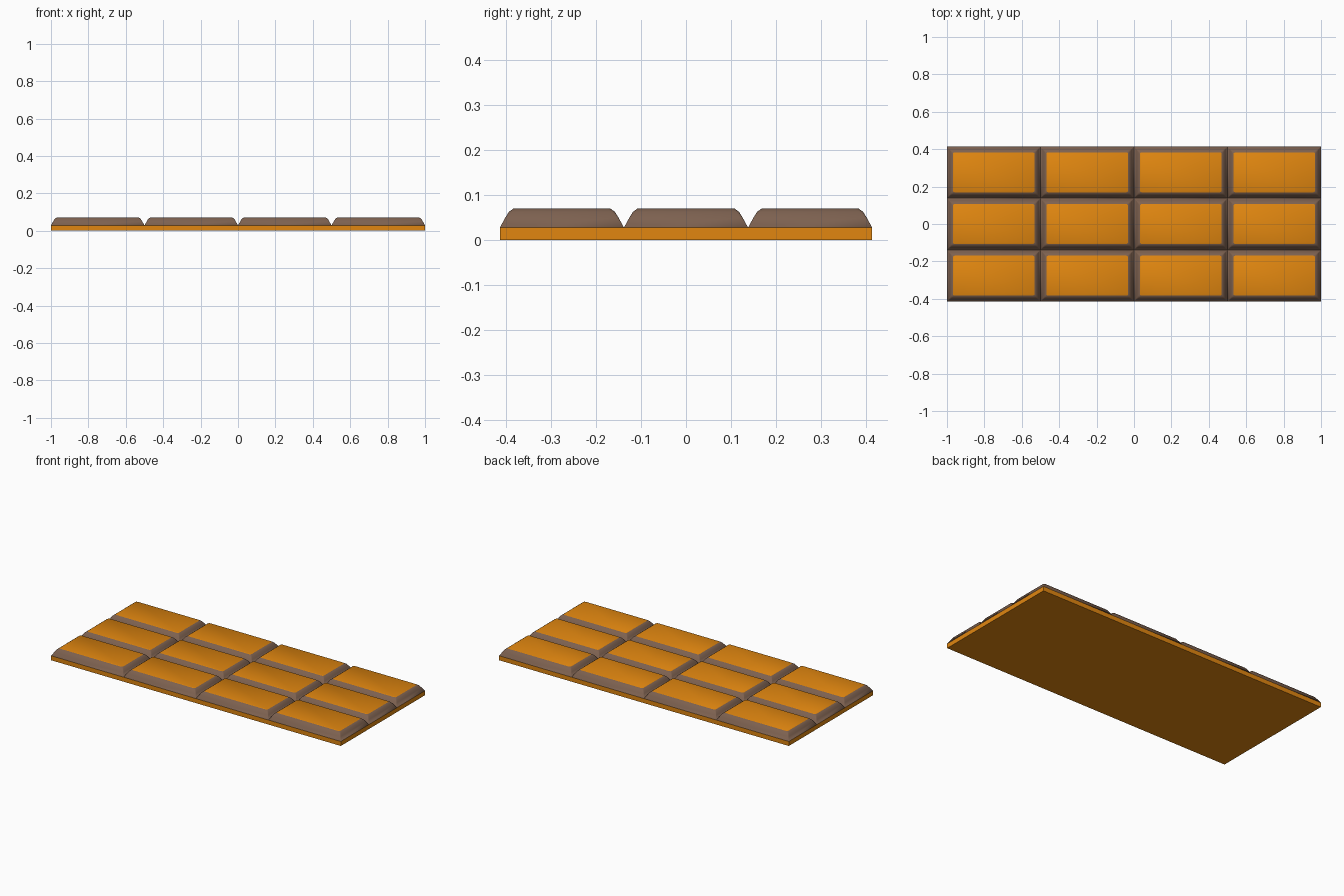
import bpy, bmesh, math

if "Cube" in bpy.data.objects:
    bpy.data.objects.remove(bpy.data.objects["Cube"])

W, D = 2.0, 0.828          # bar size
COLS, ROWS = 4, 3
BASE_H = 0.028
CW, CD = W / COLS, D / ROWS


def material(name, rgb):
    m = bpy.data.materials.new(name)
    m.diffuse_color = (*rgb, 1)
    m.use_nodes = True
    m.node_tree.nodes["Principled BSDF"].inputs["Base Color"].default_value = m.diffuse_color
    return m


amber = material("amber", (0.75, 0.24, 0.005))
cocoa = material("cocoa brown", (0.205, 0.12, 0.08))


def add_object(name, mesh, loc=(0, 0, 0)):
    ob = bpy.data.objects.new(name, mesh)
    ob.location = loc
    bpy.context.collection.objects.link(ob)
    return ob


def ring(bm, inset, z, r):
    """Rounded rectangle of vertices, three per corner."""
    hx, hy = CW / 2 - inset - r, CD / 2 - inset - r
    verts = []
    for i, (sx, sy) in enumerate([(1, 1), (-1, 1), (-1, -1), (1, -1)]):
        for k in range(3):
            a = math.radians(90 * i + 45 * k)
            verts.append(bm.verts.new((sx * hx + r * math.cos(a),
                                       sy * hy + r * math.sin(a), z)))
    return verts


# base slab
bm = bmesh.new()
bmesh.ops.create_cube(bm, size=1)
for v in bm.verts:
    v.co = (v.co.x * W, v.co.y * D, (v.co.z + 0.5) * BASE_H)
slab = bpy.data.meshes.new("base_slab")
bm.to_mesh(slab)
bm.free()
slab.materials.append(amber)
add_object("base_slab", slab)

# one raised segment: brown rounded sides, amber top
bm = bmesh.new()
profile = [(0, BASE_H, 0), (0.012, 0.050, 0.004),
           (0.020, 0.063, 0.007), (0.031, 0.071, 0.010)]
rings = [ring(bm, *p) for p in profile]
for lo, hi in zip(rings, rings[1:]):
    for i in range(12):
        j = (i + 1) % 12
        bm.faces.new((lo[i], lo[j], hi[j], hi[i])).material_index = 1
bm.faces.new(rings[-1])
bmesh.ops.remove_doubles(bm, verts=bm.verts, dist=1e-5)
bmesh.ops.recalc_face_normals(bm, faces=bm.faces)
for f in bm.faces:
    f.smooth = True
if sum(f.normal.z * f.calc_area() for f in bm.faces) < 0:
    bmesh.ops.reverse_faces(bm, faces=bm.faces)
segment = bpy.data.meshes.new("segment")
bm.to_mesh(segment)
bm.free()
segment.materials.append(amber)
segment.materials.append(cocoa)

# grid of segments
for c in range(COLS):
    for r in range(ROWS):
        add_object(f"segment_{r + 1}_{c + 1}", segment,
                   ((c + 0.5) * CW - W / 2, (r + 0.5) * CD - D / 2, 0))
